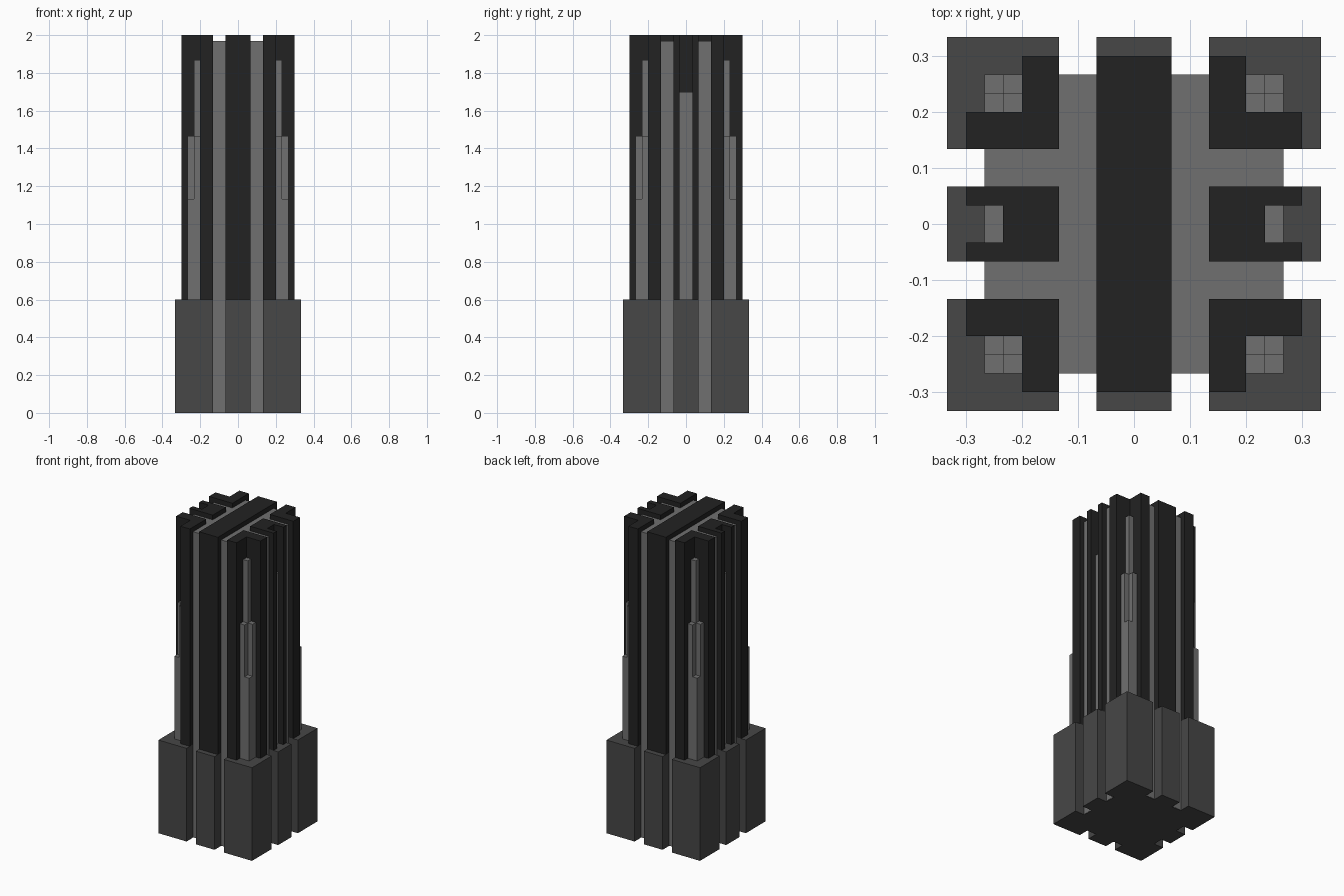
import bpy, bmesh

if "Cube" in bpy.data.objects:
    bpy.data.objects.remove(bpy.data.objects["Cube"], do_unlink=True)

U = 1 / 30  # grid unit; all plan sizes below are whole units


def material(name, value):
    m = bpy.data.materials.new(name)
    m.use_nodes = True
    colour = (value, value, value, 1)
    m.diffuse_color = colour
    bsdf = next(n for n in m.node_tree.nodes if n.type == 'BSDF_PRINCIPLED')
    bsdf.inputs["Base Color"].default_value = colour
    return m


BLACK = material("black cladding", 0.0165)
DARK = material("dark grey base", 0.063)
GREY = material("mid grey core", 0.160)


def prism(name, profile, z0, z1, mat, sx=1, sy=1):
    """Extrude a plan profile (in grid units) from z0 to z1, optionally mirrored."""
    bm = bmesh.new()
    face = bm.faces.new([bm.verts.new((x * U * sx, y * U * sy, z0)) for x, y in profile])
    top = bmesh.ops.extrude_face_region(bm, geom=[face])
    verts = [v for v in top["geom"] if isinstance(v, bmesh.types.BMVert)]
    bmesh.ops.translate(bm, verts=verts, vec=(0, 0, z1 - z0))
    bmesh.ops.recalc_face_normals(bm, faces=bm.faces)
    mesh = bpy.data.meshes.new(name)
    bm.to_mesh(mesh)
    bm.free()
    mesh.materials.append(mat)
    obj = bpy.data.objects.new(name, mesh)
    bpy.context.collection.objects.link(obj)
    return obj


def rect(x0, x1, y0, y1):
    return [(x0, y0), (x1, y0), (x1, y1), (x0, y1)]


BASE_TOP, CORE_TOP, TOP = 0.6, 1.97, 2.0

# Base block: square with two notches per side, one side turned four times
side = [(10, -10), (10, -4), (7.95, -4), (7.95, -2), (10, -2),
        (10, 2), (7.95, 2), (7.95, 4), (10, 4)]
outline = []
for turn in range(4):
    outline += side
    side = [(-y, x) for x, y in side]
prism("base", outline, 0, BASE_TOP, DARK)

# Central spine running front to back
prism("spine", rect(-2, 2, -9, 9), BASE_TOP, TOP, BLACK)

corner_profile = [(4, 4), (9, 4), (9, 6), (6, 6), (6, 9), (4, 9)]
rib_profile = [(4, -2), (9, -2), (9, -1), (7, -1), (7, 1), (9, 1), (9, 2), (4, 2)]
# Stepped corner column: inner quarter tallest, outer quarter lowest
steps = [("inner", 6, 6, 1.867), ("side", 7, 6, 1.467),
         ("front", 6, 7, 1.467), ("outer", 7, 7, 1.133)]

for sx, side_name in ((1, "left"), (-1, "right")):
    # Core strip beside the spine, side rib and its recessed strip
    prism(f"core_strip_{side_name}", rect(2, 4, -8, 8), 0.002, CORE_TOP, GREY, sx)
    prism(f"side_rib_{side_name}", rib_profile, BASE_TOP, TOP, BLACK, sx)
    prism(f"rib_inlay_{side_name}", rect(7, 8, -1, 1), BASE_TOP, 1.7, GREY, sx)
    for sy, end_name in ((-1, "front"), (1, "back")):
        tag = f"{end_name}_{side_name}"
        prism(f"core_fin_{tag}", rect(4, 8, 2, 4), 0.002, CORE_TOP, GREY, sx, sy)
        prism(f"corner_pier_{tag}", corner_profile, BASE_TOP, TOP, BLACK, sx, sy)
        for step, x, y, height in steps:
            prism(f"corner_column_{step}_{tag}", rect(x, x + 1, y, y + 1),
                  BASE_TOP, height, GREY, sx, sy)
